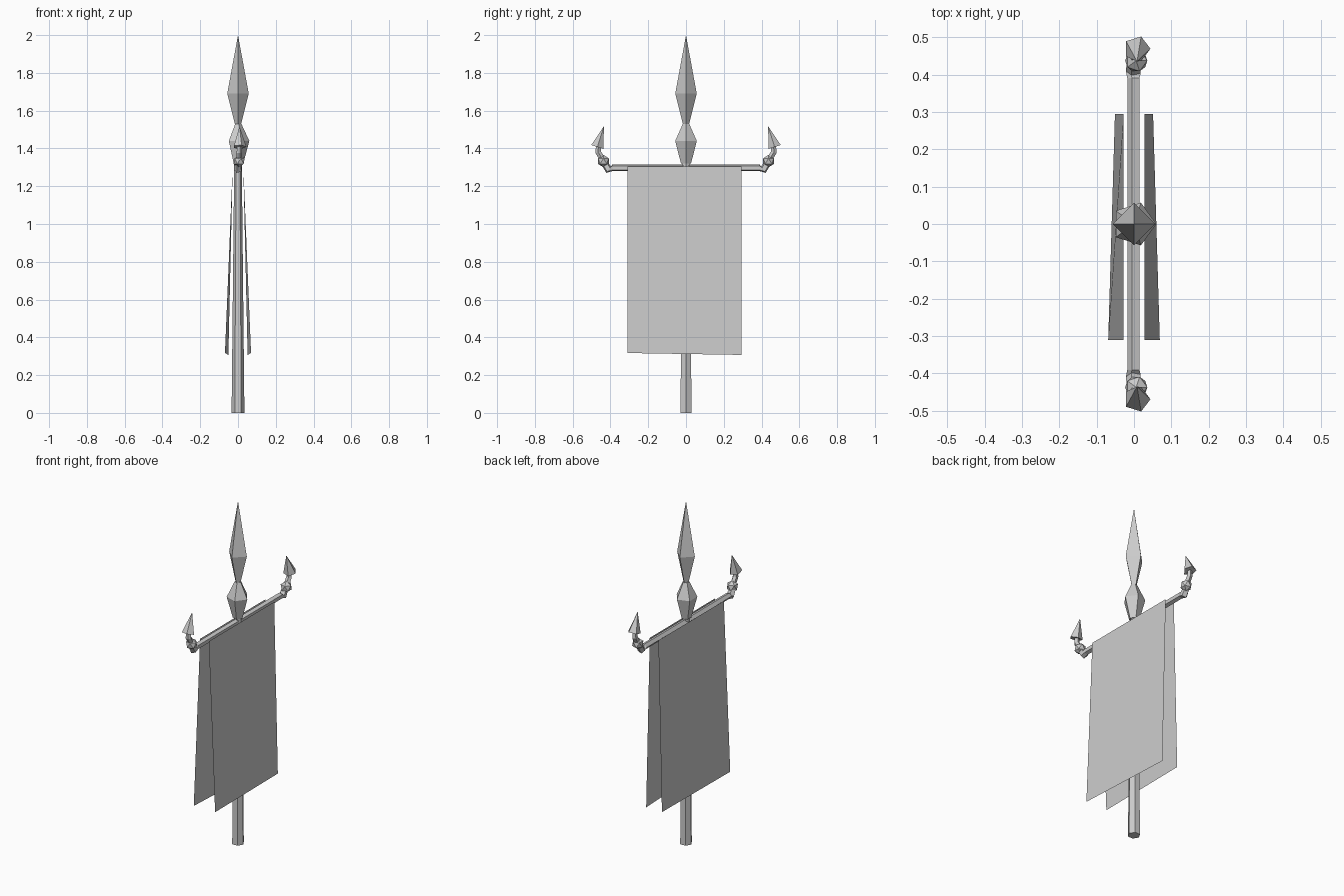
import bpy, bmesh, math
from mathutils import Vector

cube = bpy.data.objects.get("Cube")
if cube:
    bpy.data.objects.remove(cube, do_unlink=True)

grey = bpy.data.materials.new("light_grey")
grey.use_nodes = True
colour = (0.604, 0.604, 0.604, 1)
grey.diffuse_color = colour
grey.node_tree.nodes["Principled BSDF"].inputs["Base Color"].default_value = colour


def finish(name, bm):
    """Turn a bmesh into a flat shaded object."""
    mesh = bpy.data.meshes.new(name)
    bm.to_mesh(mesh)
    bm.free()
    mesh.materials.append(grey)
    obj = bpy.data.objects.new(name, mesh)
    bpy.context.collection.objects.link(obj)
    return obj


def tube(name, path, radii, sides, turn=0, x=0):
    """Sweep a regular polygon along a path of (y, z) points."""
    pts = [Vector((x, y, z)) for y, z in path]
    bm = bmesh.new()
    rings = []
    side = Vector((1, 0, 0))
    for i, (p, r) in enumerate(zip(pts, radii)):
        along = (pts[min(i + 1, len(pts) - 1)] - pts[max(i - 1, 0)]).normalized()
        up = along.cross(side)
        angles = [turn + math.tau * k / sides for k in range(sides)]
        rings.append([bm.verts.new(p + r * (math.cos(a) * side + math.sin(a) * up))
                      for a in angles])
    for low, high in zip(rings, rings[1:]):
        for k in range(sides):
            n = (k + 1) % sides
            bm.faces.new((low[k], low[n], high[n], high[k]))
    bm.faces.new(rings[0][::-1])
    bm.faces.new(rings[-1])
    bmesh.ops.remove_doubles(bm, verts=bm.verts, dist=0.0005)
    bmesh.ops.recalc_face_normals(bm, faces=bm.faces)
    return finish(name, bm)


# Upright pole, collar gem and spear head
tube("pole", [(0, 0), (0, 1.33)], [0.034, 0.02], 6)
tube("collar_gem", [(0, 1.32), (0, 1.44), (0, 1.53)], [0.028, 0.06, 0.018], 5)
tube("spear_head", [(0, 1.51), (0, 1.69), (0, 2)], [0.012, 0.057, 0], 4)

# Crossbar with upturned ends
tube("crossbar", [(-0.437, 1.33), (-0.41, 1.288), (-0.39, 1.297),
                  (0.39, 1.297), (0.41, 1.288), (0.437, 1.33)],
     [0.018, 0.022, 0.018, 0.018, 0.022, 0.018], 5, math.pi)

# Finial at each end: ball, bent stem and spike
for s, label in ((1, "back"), (-1, "front")):
    bm = bmesh.new()
    bmesh.ops.create_icosphere(bm, subdivisions=1, radius=0.033)
    ball = finish(label + "_finial_ball", bm)
    ball.location = (0.006, s * 0.437, 1.333)
    tube(label + "_finial_stem",
         [(s * 0.44, 1.34), (s * 0.465, 1.38), (s * 0.464, 1.42)],
         [0.016, 0.016, 0.013], 5, x=0.006)
    tube(label + "_finial_spike", [(s * 0.469, 1.408), (s * 0.435, 1.517)],
         [0.036, 0], 5, x=0.008)

# Two cloth sheets hanging from the crossbar, flaring outwards
for s, label in ((1, "left"), (-1, "right")):
    bm = bmesh.new()
    corners = [(0.028, -0.31, 1.305), (0.069, -0.31, 0.317),
               (0.051, 0.295, 0.307), (0.028, 0.295, 1.305)]
    verts = [bm.verts.new((s * x, y, z)) for x, y, z in corners]
    bm.faces.new(verts if s > 0 else verts[::-1])
    finish(label + "_banner", bm)
